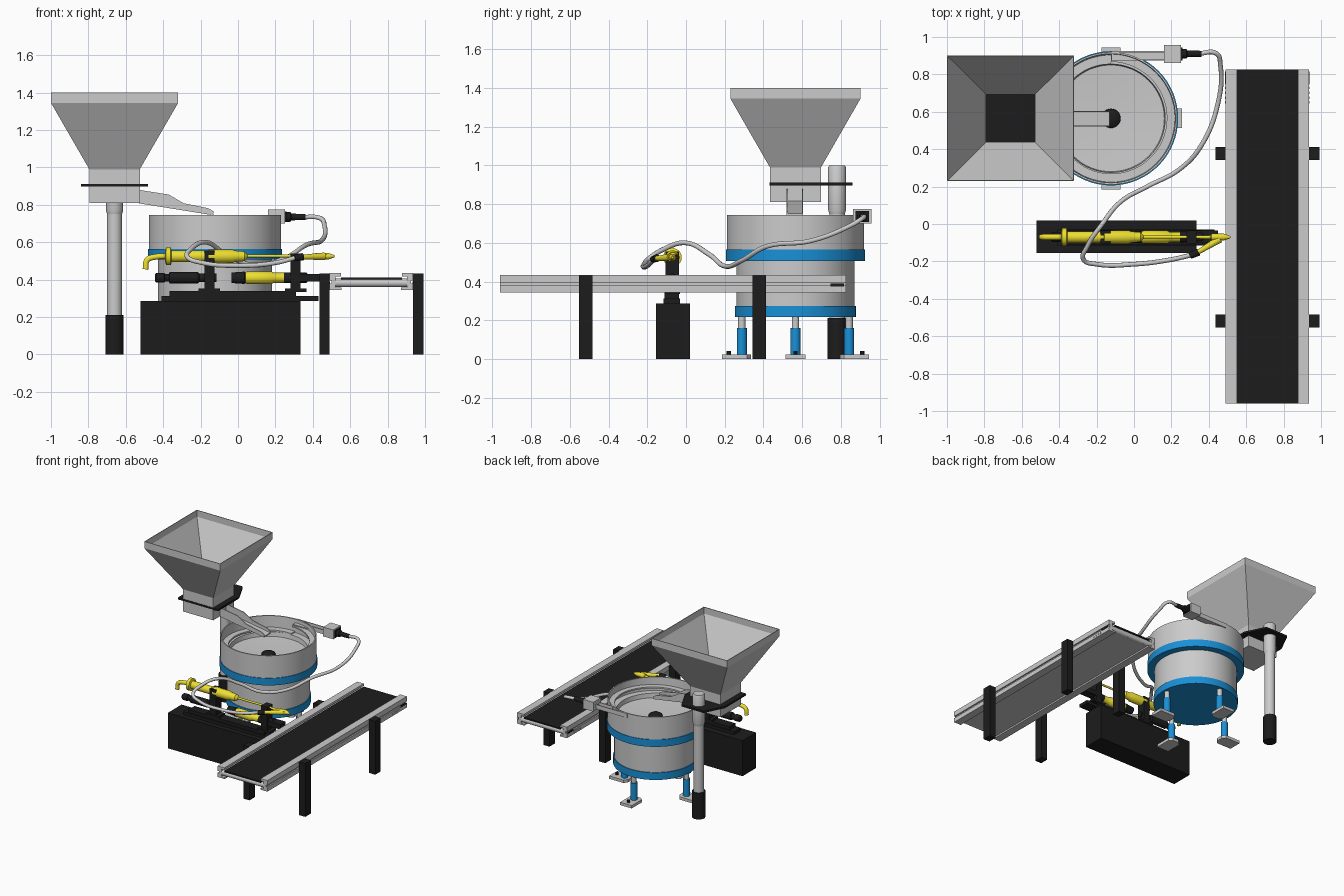
import bpy, bmesh, math
from mathutils import Vector, Matrix

if "Cube" in bpy.data.objects:
    bpy.data.objects.remove(bpy.data.objects["Cube"])

def material(name, rgb):
    m = bpy.data.materials.new(name)
    m.diffuse_color = (*rgb, 1)
    m.use_nodes = True
    m.node_tree.nodes["Principled BSDF"].inputs["Base Color"].default_value = m.diffuse_color
    return m

BLACK = material("black", (0.012, 0.012, 0.012))
BLUE = material("blue", (0.01, 0.28, 0.68))
YELLOW = material("yellow", (0.85, 0.74, 0.03))

def finish(name, bm, mat=None, smooth=True):
    bmesh.ops.recalc_face_normals(bm, faces=bm.faces)
    me = bpy.data.meshes.new(name)
    bm.to_mesh(me)
    bm.free()
    ob = bpy.data.objects.new(name, me)
    bpy.context.collection.objects.link(ob)
    if mat:
        me.materials.append(mat)
    if smooth:
        bpy.ops.object.select_all(action='DESELECT')
        ob.select_set(True)
        bpy.context.view_layer.objects.active = ob
        bpy.ops.object.shade_smooth_by_angle(angle=math.radians(35))
    return ob

def loft(name, rings, mat=None, smooth=False, caps=True):
    bm = bmesh.new()
    vs = [[bm.verts.new(p) for p in r] for r in rings]
    n = len(vs[0])
    for a, b in zip(vs, vs[1:]):
        for i in range(n):
            j = (i + 1) % n
            bm.faces.new((a[i], a[j], b[j], b[i]))
    if caps:
        bm.faces.new(vs[0])
        bm.faces.new(vs[-1])
    return finish(name, bm, mat, smooth)

def prism(name, pts, axis, a, b, mat=None):
    put = {'x': lambda p, d: (d, *p), 'y': lambda p, d: (p[0], d, p[1]), 'z': lambda p, d: (*p, d)}[axis]
    return loft(name, [[put(p, d) for p in pts] for d in (a, b)], mat)

def box(name, x0, x1, y0, y1, z0, z1, mat=None):
    return prism(name, [(x0, y0), (x1, y0), (x1, y1), (x0, y1)], 'z', z0, z1, mat)

def turned(name, start, direction, profile, mat=None, n=32):
    """Solid of revolution: profile of (distance along axis, radius)."""
    d = Vector(direction).normalized()
    rot = d.to_track_quat('Z', 'Y').to_matrix()
    rings = [[Vector(start) + rot @ Vector((r * math.cos(2 * math.pi * i / n), r * math.sin(2 * math.pi * i / n), t))
              for i in range(n)] for t, r in profile]
    return loft(name, rings, mat, True)

def rod(name, a, b, r, mat=None, r2=None, n=24):
    v = Vector(b) - Vector(a)
    return turned(name, a, v, [(0, r), (v.length, r if r2 is None else r2)], mat, n)

def hose(name, pts, r, mat=None):
    cu = bpy.data.curves.new(name, 'CURVE')
    cu.dimensions = '3D'
    cu.bevel_depth, cu.bevel_resolution, cu.resolution_u, cu.use_fill_caps = r, 3, 8, True
    sp = cu.splines.new('BEZIER')
    sp.bezier_points.add(len(pts) - 1)
    for bp, p in zip(sp.bezier_points, pts):
        bp.co = p
        bp.handle_left_type = bp.handle_right_type = 'AUTO'
    ob = bpy.data.objects.new(name, cu)
    bpy.context.collection.objects.link(ob)
    if mat:
        cu.materials.append(mat)
    bpy.ops.object.select_all(action='DESELECT')
    ob.select_set(True)
    bpy.context.view_layer.objects.active = ob
    bpy.ops.object.convert(target='MESH')
    return ob

# hopper: open-topped square funnel with thin walls
def square(hx, hy, z):
    return [(-0.66 + sx * hx, 0.565 + sy * hy, z) for sx, sy in ((-1, -1), (1, -1), (1, 1), (-1, 1))]
loft("hopper", [square(*s) for s in (
    (.135, .132, .81), (.135, .132, .99), (.34, .336, 1.345), (.34, .336, 1.4),
    (.335, .331, 1.4), (.335, .331, 1.347), (.13, .127, .992), (.13, .127, .82))])
prism("hopper_plate", [(-.84, .43), (-.48, .43), (-.48, .70), (-.56, .86), (-.76, .86), (-.84, .70)],
      'z', .897, .912, BLACK)
# hopper stand
P = (-.66, .78)
turned("stand_foot", (*P, 0), (0, 0, 1), [(0, .049), (.212, .049)], BLACK)
turned("stand_pole", (*P, .21), (0, 0, 1), [(0, .04), (.59, .04)])
turned("stand_head", (*P, .75), (0, 0, 1), [(0, .04), (.02, .046), (.24, .046), (.25, .04)])

# feed chute: floor and two cheeks
for side, y in (("front", .52), ("back", .598)):
    prism("chute_wall_" + side, [(-.53, .81), (-.135, .745), (-.13, .765), (-.16, .782), (-.29, .808),
                                 (-.37, .855), (-.53, .88)], 'y', y, y + .007)
prism("chute_floor", [(-.53, .808), (-.13, .744), (-.13, .752), (-.53, .818)], 'y', .52, .605)

# bowl feeder
C = (-.123, .565)
turned("bowl", (*C, 0), (0, 0, 1), [(.54, .30), (.56, .354), (.745, .354), (.745, .345), (.70, .342),
       (.64, .338), (.64, .29), (.605, .285), (.59, .05), (.59, .01)], None, 64)
turned("bowl_ring", (*C, 0), (0, 0, 1), [(.507, .30), (.507, .359), (.565, .359), (.565, .352)], BLUE, 64)
turned("drive_drum", (*C, 0), (0, 0, 1), [(.27, .305), (.52, .305)], None, 64)
turned("drive_base", (*C, 0), (0, 0, 1), [(.217, .312), (.275, .312)], BLUE, 64)
turned("bowl_centre", (*C, .585), (0, 0, 1), [(0, .052), (.018, .05), (.03, .03), (.034, .005)], BLACK)
# spiral track climbing the inside wall
track = []
for i in range(61):
    a = math.radians(90 - 360 * (1 - i / 60))
    z, ri = .65 + .06 * i / 60, .29 + .012 * i / 60
    track.append([(C[0] + r * math.cos(a), C[1] + r * math.sin(a), z + h)
                  for r, h in ((ri, 0), (.347, 0), (.347, -.012), (ri, -.012))])
loft("spiral_track", track, None, True)

# feet and legs around the drum
for i, side in enumerate(("right", "back", "left", "front")):
    m = Matrix.Translation((*C, 0)) @ Matrix.Rotation(i * math.pi / 2, 4, 'Z')
    parts = [prism("leg_foot_" + side, [(.23, -.025), (.25, -.052), (.38, -.052), (.38, .052), (.25, .052), (.23, .025)],
                   'z', 0, .023),
             rod("leg_sleeve_" + side, (.277, 0, .02), (.277, 0, .16), .026, BLUE),
             rod("leg_rod_" + side, (.277, 0, .15), (.277, 0, .25), .019),
             rod("leg_bolt_" + side, (.345, 0, .02), (.345, 0, .042), .012, BLACK, n=6)]
    for p in parts:
        p.data.transform(m)

# outlet trough, coupling block and hose
box("outlet_floor", -.12, .17, .875, .925, .71, .718)
box("outlet_wall", -.12, .17, .918, .925, .71, .745)
box("outlet_inner_wall", .04, .17, .875, .882, .71, .745)
box("coupling_block", .16, .25, .862, .958, .70, .775)
box("coupling_face", .245, .258, .875, .945, .708, .765, BLACK)
turned("coupling_nozzle", (.25, .91, .735), (1, 0, 0), [(0, .026), (.03, .026), (.035, .018), (.11, .016)], BLACK)
hose("feed_hose", [(.34, .91, .735), (.44, .912, .728), (.462, .85, .69), (.45, .65, .612), (.36, .42, .583),
     (.24, .29, .51), (.07, .2, .48), (-.07, .12, .54), (-.17, 0, .60), (-.25, -.12, .565), (-.27, -.19, .52),
     (-.2, -.215, .492), (0, -.215, .475), (.2, -.19, .49), (.31, -.165, .518)], .0125)

# machine pedestal and slides
box("pedestal", -.52, .335, -.155, .02, 0, .287, BLACK)
box("slide_lower", -.41, .43, -.115, -.03, .287, .312, BLACK)
box("slide_upper", -.365, .31, -.11, -.035, .308, .338, BLACK)
Y = -.07
for name, x in (("rear", -.18), ("nose", .28)):
    box("clamp_" + name, x, x + .055, -.105, -.035, .335, .555 if x < 0 else .54, BLACK)
    box("clamp_base_" + name, x - .03, x + .085, -.11, -.032, .335, .352, BLACK)

# upper screwdriving tool
turned("upper_body", (-.39, Y, .525), (1, 0, 0), [(0, .025), (.005, .048), (.03, .048), (.035, .031), (.23, .031),
       (.232, .036), (.36, .036), (.375, .03), (.425, .026), (.44, .01)], YELLOW)
hose("upper_air_hook", [(-.37, Y, .525), (-.44, Y, .522), (-.485, Y, .505), (-.495, Y, .455)], .016, YELLOW)
rod("upper_rod", (.03, Y, .527), (.36, Y, .527), .008, YELLOW)
# feed head joining hose and tool tip
rod("head_nozzle", (.30, -.17, .515), (.345, -.15, .522), .017, BLACK, .02)
rod("head_branch", (.335, -.155, .52), (.46, -.08, .525), .012, YELLOW, .02)
turned("head_tip", (.35, Y, .525), (1, 0, 0), [(0, .009), (.06, .01), (.065, .018), (.13, .018), (.165, .006)], YELLOW)
prism("head_web", [(.40, -.12), (.51, -.07), (.48, -.055), (.42, -.10)], 'z', .515, .535, YELLOW)

# lower screwdriving tool
turned("lower_motor", (-.445, Y, .41), (1, 0, 0), [(0, .018), (.01, .026), (.05, .026), (.055, .02), (.075, .02),
       (.08, .03), (.23, .03), (.24, .022), (.33, .022)], BLACK)
turned("lower_collar", (-.035, Y, .41), (1, 0, 0), [(0, .028), (.07, .033), (.08, .02)], BLACK)
turned("lower_body", (.04, Y, .41), (1, 0, 0), [(0, .03), (.01, .034), (.14, .034), (.15, .027), (.21, .027)], YELLOW)
turned("lower_chuck", (.245, Y, .41), (1, 0, 0), [(0, .029), (.12, .029), (.13, .018), (.17, .016), (.175, .008),
       (.225, .007)], BLACK)
box("tip_guide", .33, .45, -.10, -.035, .39, .43, BLACK)

# conveyor: slotted rails mirrored about the belt centre
XC = .7125
rail = [(-.2225, .345), (-.16, .345), (-.16, .357), (-.19, .357), (-.19, .418), (-.163, .418), (-.163, .435),
        (-.2225, .435), (-.2225, .395), (-.212, .395), (-.212, .38), (-.2225, .38)]
for s, side in ((1, "left"), (-1, "right")):
    prism("conveyor_rail_" + side, [(XC + s * x, z) for x, z in rail], 'y', -.96, .825)
    xs = sorted((XC - s * .2225, XC - s * .278))
    for y, end in ((-.553, "front"), (.342, "back")):
        box(f"conveyor_leg_{side}_{end}", *xs, y, y + .07, 0, .432, BLACK)
    xo = sorted((XC - s * .2215, XC - s * .225))
    box("tension_slot_" + side, *xo, .745, .815, .375, .39, BLACK)
    for k in range(4):
        y = .65 + .026 * k
        rod(f"rail_bolt_{side}_{k}", (XC - s * .22, y, .362), (XC - s * .226, y, .362), .007, None, n=10)
box("conveyor_bed", XC - .195, XC + .195, -.945, .81, .362, .402)
box("conveyor_belt", XC - .163, XC + .163, -.96, .825, .40, .411, BLACK)
for y, end in ((-.937, "front"), (.802, "back")):
    rod("belt_roller_" + end, (XC - .19, y, .383), (XC + .19, y, .383), .0225)
